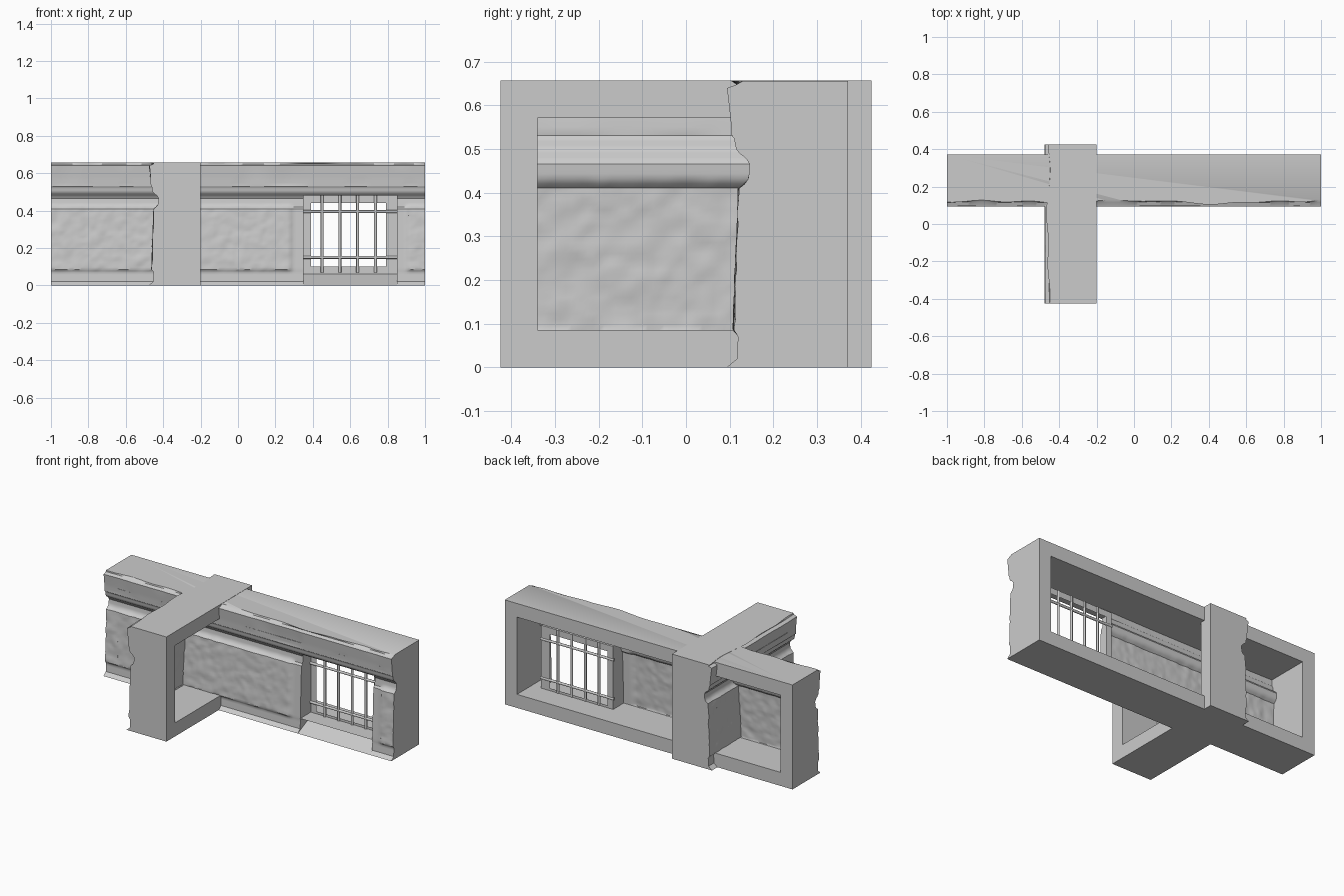
import bpy, bmesh, math
from mathutils import Vector, noise

if "Cube" in bpy.data.objects:
    bpy.data.objects.remove(bpy.data.objects["Cube"])

# Front relief profile: (height, depth behind the foremost plane)
PROFILE = [(0, 0), (.01, .012), (.02, .024), (.07, .026), (.085, .025), (.41, .037),
           (.42, .049), (.465, .053), (.475, .047), (.48, .043), (.49, .03), (.5, .022),
           (.525, .017), (.53, .012), (.57, .009), (.64, .001), (.656, .045)]
H, D, RIM = .656, .278, .085      # height, thickness, frame rim
OPEN_TOP = .57
STEP = .0125
WIN = (.35, .85, .06, .48)        # window recess: u0, u1, z0, z1
HOLE = (.39, .79, .10, .44)       # clear opening
WIN_D = .13                       # recess depth

ROWS = []
for (za, da), (zb, db) in zip(PROFILE, PROFILE[1:]):
    n = max(1, math.ceil((zb - za) / STEP))
    ROWS += [za + (zb - za) * i / n for i in range(n)]
ROWS.append(H)


def profile(z):
    for (za, da), (zb, db) in zip(PROFILE, PROFILE[1:]):
        if z <= zb + 1e-6:
            return da + (db - da) * (z - za) / (zb - za)
    return PROFILE[-1][1]


def ramp(x, w=.018):
    x = min(1, max(0, x / w))
    return x * x * (3 - 2 * x)


def make_depth(panels, seed):
    def depth(u, z):
        d = profile(z)
        p = Vector((u, z, seed))
        for a, b in panels:       # raised rough plaster panels
            m = ramp(u - a) * ramp(b - u) * ramp(z - .07) * ramp(.435 - z)
            d -= m * (.009 + .004 * noise.noise(p * 22) + .002 * noise.noise(p * 50))
        if z > H - .001:          # uneven worn top edge
            d = .025 + .03 * noise.noise(p * 5)
        elif z > .53:
            d += .006 * max(0, noise.noise(p * 6))
        return max(d, 0)
    return depth


def finish(name, bm, angle=35):
    bmesh.ops.remove_doubles(bm, verts=bm.verts, dist=1e-5)
    bmesh.ops.recalc_face_normals(bm, faces=bm.faces)
    me = bpy.data.meshes.new(name)
    bm.to_mesh(me)
    bm.free()
    ob = bpy.data.objects.new(name, me)
    bpy.context.collection.objects.link(ob)
    bpy.ops.object.select_all(action='DESELECT')
    ob.select_set(True)
    bpy.context.view_layer.objects.active = ob
    bpy.ops.object.shade_smooth_by_angle(angle=math.radians(angle))
    return ob


def wall(name, u0, u1, panels, place, seed, window=False):
    """Relief shell in front, open-backed frame behind; local coords (u, d, z)."""
    bm = bmesh.new()
    depth = make_depth(panels, seed)

    def face(pts):
        return bm.faces.new([bm.verts.new(place(*p)) for p in pts])

    def ring(d, o, i):            # flat rectangular frame at depth d
        oc = [(o[0], d, o[2]), (o[1], d, o[2]), (o[1], d, o[3]), (o[0], d, o[3])]
        ic = [(i[0], d, i[2]), (i[1], d, i[2]), (i[1], d, i[3]), (i[0], d, i[3])]
        for k in range(4):
            j = (k + 1) % 4
            face([oc[k], oc[j], ic[j], ic[k]])

    # relief shell
    n = round((u1 - u0) / STEP)
    us = [u0 + (u1 - u0) * i / n for i in range(n + 1)]
    grid = [[bm.verts.new(place(u, depth(u, z), z)) for z in ROWS] for u in us]
    for i in range(n):
        for j in range(len(ROWS) - 1):
            um, zm = (us[i] + us[i + 1]) / 2, (ROWS[j] + ROWS[j + 1]) / 2
            if window and WIN[0] < um < WIN[1] and zm < WIN[3]:
                continue
            bm.faces.new((grid[i][j], grid[i + 1][j], grid[i + 1][j + 1], grid[i][j + 1]))
    # end caps, top and bottom
    for u in (u0, u1):
        face([(u, depth(u, z), z) for z in ROWS] + [(u, D, H), (u, D, 0)])
    face([(u, depth(u, H), H) for u in us] + [(u1, D, H), (u0, D, H)])
    if window:
        face([(u0, 0, 0), (WIN[0], 0, 0), (WIN[1], 0, 0), (u1, 0, 0), (u1, D, 0), (u0, D, 0)])
    else:
        face([(u, 0, 0) for u in us] + [(u1, D, 0), (u0, D, 0)])
    # back frame and the tunnel behind it
    a, b = u0 + RIM, u1 - RIM
    ring(D, (u0, u1, 0, H), (a, b, RIM, OPEN_TOP))
    mid = [z for z in ROWS if RIM - 1e-4 <= z <= OPEN_TOP + 1e-4]
    for u in (a, b):
        face([(u, depth(u, z), z) for z in mid] + [(u, D, OPEN_TOP), (u, D, RIM)])
    for z in (RIM, OPEN_TOP):
        face([(a, D, z), (b, D, z), (b, profile(z), z), (a, profile(z), z)])
    # window recess: jambs, lintel, sloping sill, pierced back plate
    if window:
        low = [z for z in ROWS if z <= WIN[3] + 1e-4]
        for u in WIN[:2]:
            face([(u, depth(u, z), z) for z in low] + [(u, WIN_D, WIN[3]), (u, WIN_D, WIN[2])])
        f = profile(WIN[3])
        face([(WIN[0], f, WIN[3]), (WIN[1], f, WIN[3]), (WIN[1], WIN_D, WIN[3]), (WIN[0], WIN_D, WIN[3])])
        face([(WIN[0], 0, 0), (WIN[1], 0, 0), (WIN[1], WIN_D, WIN[2]), (WIN[0], WIN_D, WIN[2])])
        ring(WIN_D, WIN, HOLE)
    return finish(name, bm)


Y0 = .093
wall("main_wall", -1, 1, [(-1.1, .295), (.895, 1.1)],
     lambda u, d, z: (u, Y0 + d, z), 1.3, window=True)
wall("cross_wall", -.425, .425, [(-.6, .6)],
     lambda u, d, z: (-.478 + d, u, z * 1.002), 7.7)


# Window grille
def bar(name, p, q, r=.008):
    p, q = Vector(p), Vector(q)
    bm = bmesh.new()
    bmesh.ops.create_cone(bm, cap_ends=True, segments=8, radius1=r, radius2=r, depth=(q - p).length)
    m = (q - p).to_track_quat('Z', 'Y').to_matrix().to_4x4()
    m.translation = (p + q) / 2
    bmesh.ops.transform(bm, matrix=m, verts=bm.verts)
    finish(name, bm, 50)


yb = Y0 + WIN_D - .003
for i, x in enumerate((.45, .545, .64, .735)):
    bar(f"window_bar_vertical_{i + 1}", (x, yb, .07), (x, yb, .48))
for i, z in enumerate((.15, .395)):
    bar(f"window_bar_horizontal_{i + 1}", (.345, yb, z), (.855, yb, z))
